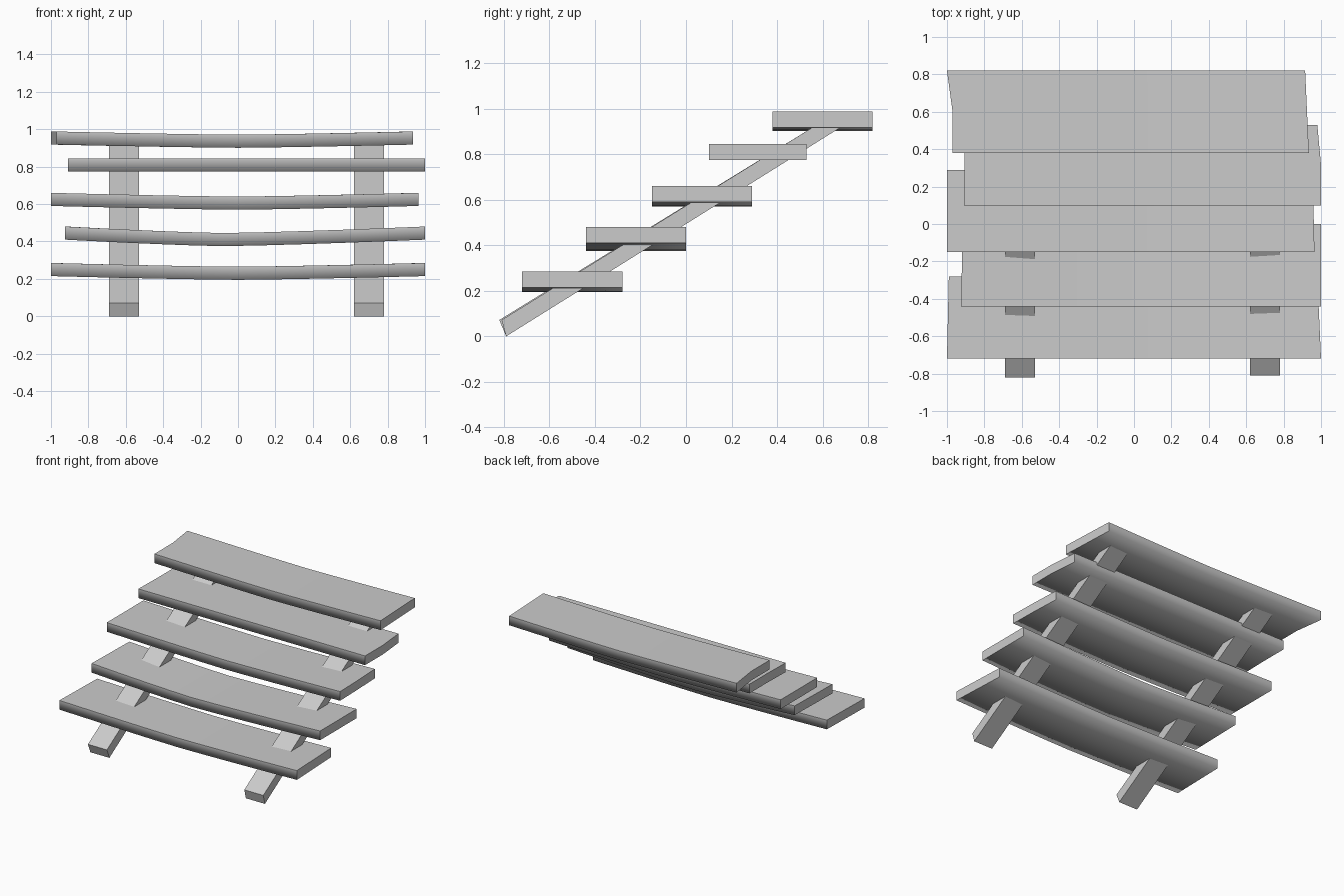
import bpy, bmesh
from mathutils import Vector

cube = bpy.data.objects.get("Cube")
if cube:
    bpy.data.objects.remove(cube)

grey = bpy.data.materials.new("plain grey")
grey.diffuse_color = (0.6, 0.6, 0.6, 1)
grey.use_nodes = True
grey.node_tree.nodes["Principled BSDF"].inputs["Base Color"].default_value = (0.6, 0.6, 0.6, 1)


def loft(name, rings):
    """Skin a solid through rings of equal vertex count."""
    bm = bmesh.new()
    loops = [[bm.verts.new(p) for p in ring] for ring in rings]
    n = len(loops[0])
    for a, b in zip(loops, loops[1:]):
        for i in range(n):
            j = (i + 1) % n
            bm.faces.new((a[i], a[j], b[j], b[i]))
    bm.faces.new(loops[0])
    bm.faces.new(loops[-1])
    bmesh.ops.recalc_face_normals(bm, faces=bm.faces)
    # crisp top and end edges, soft lower long edges
    for f in bm.faces:
        f.smooth = True
    for e in bm.edges:
        p, q = (f.normal for f in e.link_faces)
        crisp = (p.z > 0.8) != (q.z > 0.8) or (abs(p.x) > 0.8) != (abs(q.x) > 0.8)
        e.smooth = not crisp
    mesh = bpy.data.meshes.new(name)
    bm.to_mesh(mesh)
    bm.free()
    mesh.materials.append(grey)
    obj = bpy.data.objects.new(name, mesh)
    bpy.context.collection.objects.link(obj)
    return obj


def tread(name, y0, z_end, sag, low_x, left, right, depth=0.44, thick=0.07):
    """Sagging plank; left and right hold end x at front, middle and back."""
    ys = (y0, y0 + depth / 2, y0 + depth)
    steps = 5
    rings = []
    for k in range(-steps, steps + 1):
        t = k / steps
        z = z_end - sag * (1 - abs(t) ** 1.3)
        row = []
        for y, xa, xb in zip(ys, left, right):
            x = low_x + (xb - low_x) * t if t > 0 else low_x + (low_x - xa) * t
            row.append(Vector((x, y, z)))
        rings.append([p + Vector((0, 0, thick)) for p in row] + row[::-1])
    return loft(name, rings)


# treads, bottom to top
tread("tread_1", -0.72, 0.215, 0.02, 0.0, (-1, -0.995, -0.99), (1, 0.99, 0.98))
tread("tread_2", -0.44, 0.41, 0.035, -0.08, (-0.925, -0.92, -0.915), (1, 1, 1))
tread("tread_3", -0.15, 0.59, 0.02, 0.0, (-1, -1, -1), (0.965, 0.96, 0.95))
tread("tread_4", 0.1, 0.775, 0.0, 0.0, (-0.91, -0.905, -0.905), (1, 1, 0.98), depth=0.43)
tread("tread_5", 0.38, 0.918, 0.017, 0.0, (-0.97, -0.97, -1), (0.935, 0.925, 0.915))


# sloping stringers under the treads
def stringer(name, x, toe):
    profile = [(-0.79, 0), (toe, 0.072), (0.6, 0.945), (0.715, 0.94)]
    return loft(name, [[(x + s * 0.08, y, z) for y, z in profile] for s in (-1, 1)])


for name, x, toe in (("right_stringer", -0.61, -0.82), ("left_stringer", 0.7, -0.81)):
    for face in stringer(name, x, toe).data.polygons:
        face.use_smooth = False
